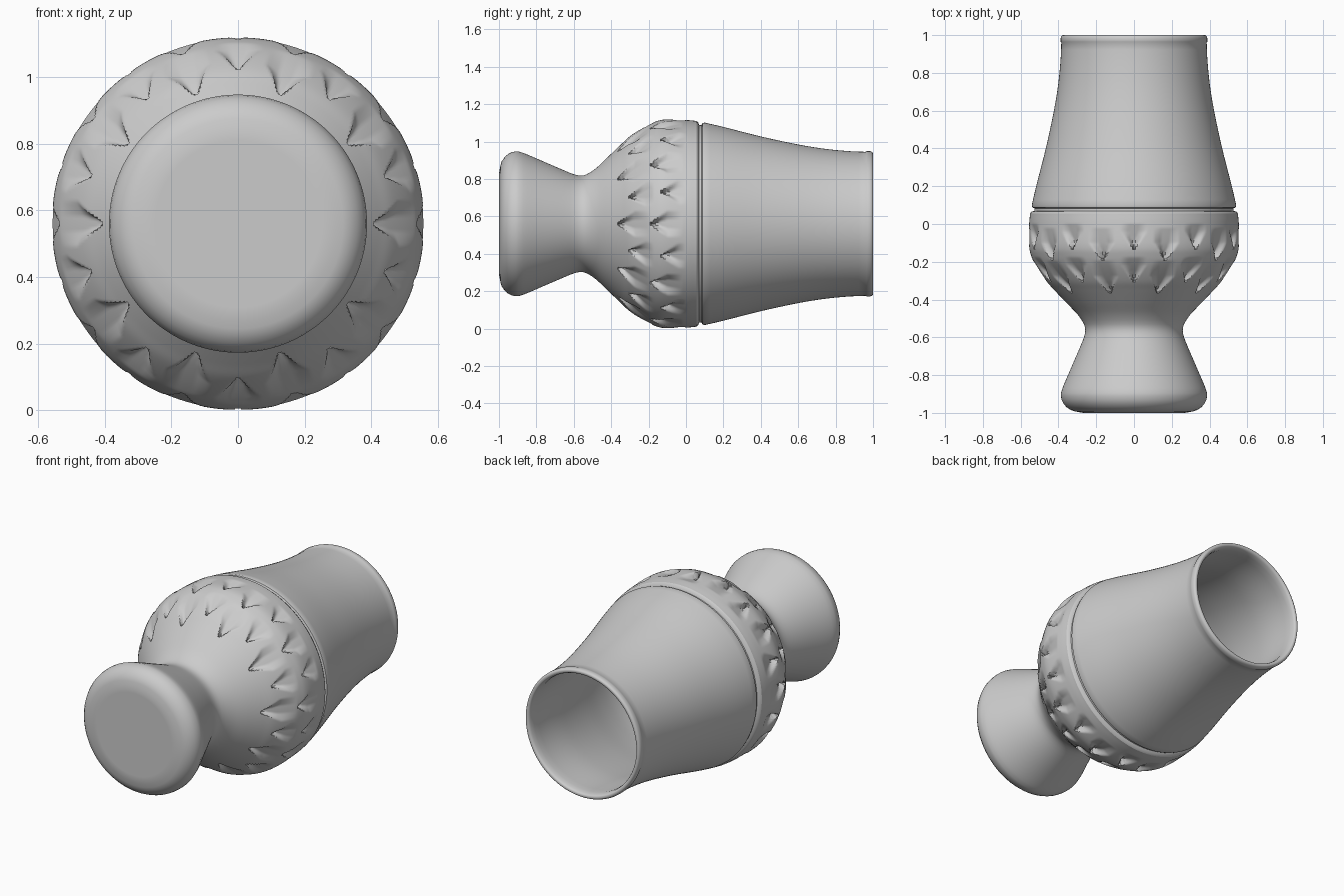
import bpy, bmesh, math
from mathutils import Vector

cube = bpy.data.objects.get("Cube")
if cube:
    bpy.data.objects.remove(cube)

AXIS_Z = 0.56      # height of the glass axis, lying along y
SEGMENTS = 400
CUTS = 20          # cuts around each row

grey = bpy.data.materials.new("glass grey")
grey.use_nodes = True
grey.diffuse_color = (0.6, 0.6, 0.6, 1)
grey.node_tree.nodes["Principled BSDF"].inputs["Base Color"].default_value = (0.6, 0.6, 0.6, 1)


def spline(points, step):
    """Smooth curve through (y, radius) points."""
    p = [Vector(q) for q in points]
    p = [2 * p[0] - p[1]] + p + [2 * p[-1] - p[-2]]
    out = []
    for a, b, c, d in zip(p, p[1:], p[2:], p[3:]):
        n = max(2, round((c - b).length / step))
        for i in range(n):
            t = i / n
            out.append(0.5 * (2 * b + (c - a) * t + (2 * a - 5 * b + 4 * c - d) * t * t
                              + (3 * b - a - 3 * c + d) * t ** 3))
    return out + [p[-2]]


def cut_depth(angle, y, radius):
    """Depth of the arrow-shaped cuts; every second one reaches lower."""
    k = round(angle / (2 * math.pi) * CUTS)
    u = abs(angle - k * 2 * math.pi / CUTS) * radius
    depth = 0
    for tip in (-0.13, -0.305):
        v = y - tip + (0.06 if k % 2 else 0)
        length = 0.17 if k % 2 else 0.13
        if 0 < v < length:
            width = min(0.75 * v, 0.068)
            inside = max(0, 1 - u / width)
            fade = 1 - v / length
            depth = max(depth, 0.045 * fade * min(1, 1.6 * inside))
    return depth


def lathe(name, profile, cut=False):
    """Turn a (y, radius) profile about the long axis."""
    bm = bmesh.new()
    rings = []
    for y, r in profile:
        if r < 1e-4:
            rings.append([bm.verts.new((0, y, AXIS_Z))] * SEGMENTS)
            continue
        ring = []
        for i in range(SEGMENTS):
            a = 2 * math.pi * i / SEGMENTS
            q = r - cut_depth(a, y, r) if cut else r
            ring.append(bm.verts.new((q * math.sin(a), y, AXIS_Z + q * math.cos(a))))
        rings.append(ring)
    for lo, hi in zip(rings, rings[1:]):
        for i in range(SEGMENTS):
            j = (i + 1) % SEGMENTS
            corners = list(dict.fromkeys((lo[i], lo[j], hi[j], hi[i])))
            bm.faces.new(corners)
    mesh = bpy.data.meshes.new(name)
    bm.normal_update()
    bm.to_mesh(mesh)
    bm.free()
    mesh.materials.append(grey)
    obj = bpy.data.objects.new(name, mesh)
    bpy.context.collection.objects.link(obj)
    bpy.ops.object.select_all(action='DESELECT')
    obj.select_set(True)
    bpy.context.view_layer.objects.active = obj
    bpy.ops.object.shade_smooth_by_angle(angle=math.radians(40))
    return obj


# Solid foot, flared and rounded
foot = [(-1, 0), (-1, 0.25)] + spline(
    [(-1, 0.27), (-0.985, 0.335), (-0.95, 0.374), (-0.91, 0.387), (-0.87, 0.379),
     (-0.75, 0.328), (-0.65, 0.285), (-0.6, 0.265), (-0.565, 0.258), (-0.53, 0.265),
     (-0.48, 0.298), (-0.42, 0.355)], 0.025)
lathe("foot", foot)

# Bowl with two rows of cuts
bowl = spline([(-0.42, 0.355), (-0.35, 0.422), (-0.3, 0.468), (-0.23, 0.515), (-0.17, 0.544),
               (-0.11, 0.558), (0, 0.555), (0.055, 0.55)], 0.008)
lathe("cut_bowl", bowl, cut=True)

# Groove above the bowl, tapering chimney, rolled rim and hollow inside
groove = [(0.055, 0.55), (0.065, 0.543), (0.07, 0.528), (0.083, 0.527), (0.088, 0.538)]
chimney = spline([(0.1, 0.541), (0.2, 0.518), (0.4, 0.467), (0.6, 0.424), (0.75, 0.4),
                  (0.88, 0.388), (0.96, 0.385)], 0.04)
rim = spline([(0.965, 0.388), (0.985, 0.388), (0.997, 0.382), (1, 0.374), (0.997, 0.364),
              (0.985, 0.358)], 0.01)
inside = spline([(0.96, 0.355), (0.75, 0.37), (0.6, 0.394), (0.4, 0.437), (0.2, 0.486),
                 (0.05, 0.51), (-0.1, 0.505), (-0.2, 0.46), (-0.3, 0.37),
                 (-0.37, 0.23), (-0.4, 0)], 0.04)
lathe("chimney", groove + chimney + rim + inside)
